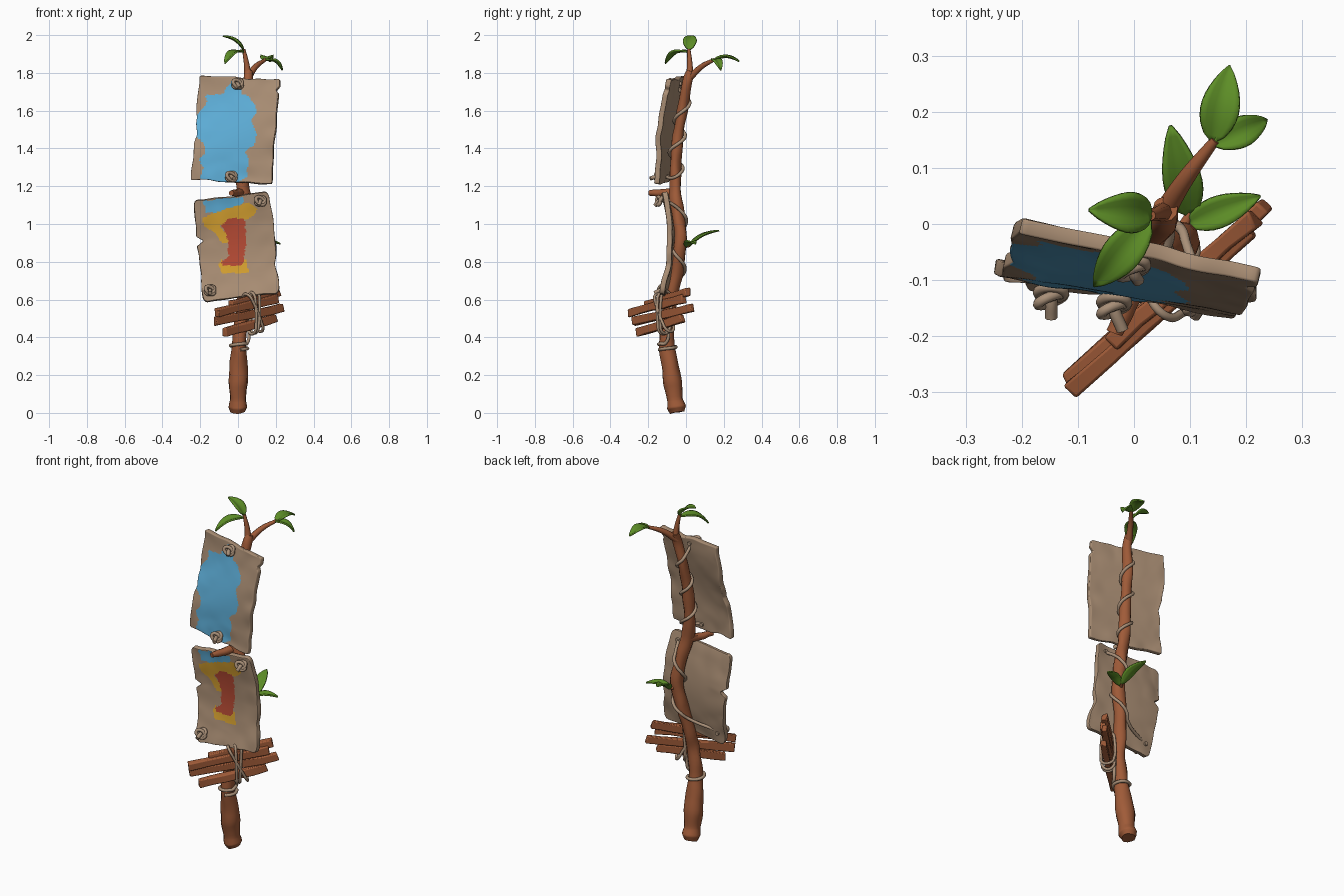
import bpy, bmesh, random
from math import sin, cos, pi, radians
from mathutils import Vector as V, Matrix, noise

random.seed(4)
if "Cube" in bpy.data.objects:
    bpy.data.objects.remove(bpy.data.objects["Cube"])


def material(name, *rgb):
    m = bpy.data.materials.new(name)
    m.use_nodes = True
    m.diffuse_color = (*rgb, 1)
    m.node_tree.nodes["Principled BSDF"].inputs["Base Color"].default_value = (*rgb, 1)
    return m


BARK = material("bark brown", .35, .105, .04)
BOARD = material("weathered board", .40, .27, .175)
ROPE = material("rope tan", .40, .28, .19)
LEAF = material("leaf green", .11, .27, .02)
BLUE = material("blue paint", .11, .42, .68)
YELLOW = material("yellow paint", .68, .36, .03)
RED = material("red paint", .47, .07, .035)


def smooth(ob, angle=40):
    bpy.ops.object.select_all(action='DESELECT')
    ob.select_set(True)
    bpy.context.view_layer.objects.active = ob
    bpy.ops.object.shade_smooth_by_angle(angle=radians(angle))


def add_mesh(name, bm, *mats):
    me = bpy.data.meshes.new(name)
    bm.to_mesh(me)
    bm.free()
    ob = bpy.data.objects.new(name, me)
    bpy.context.collection.objects.link(ob)
    for m in mats:
        me.materials.append(m)
    return ob


def tube(name, points, radii, mat, closed=False, sides=2, rough=0):
    """Round tube through the points, with one radius or one per point."""
    cu = bpy.data.curves.new(name, 'CURVE')
    cu.dimensions = '3D'
    cu.bevel_depth, cu.bevel_resolution, cu.resolution_u = 1, sides, 6
    cu.use_fill_caps = True
    sp = cu.splines.new('BEZIER')
    sp.bezier_points.add(len(points) - 1)
    sp.use_cyclic_u = closed
    for i, (bp, p) in enumerate(zip(sp.bezier_points, points)):
        bp.co = p
        bp.handle_left_type = bp.handle_right_type = 'AUTO'
        bp.radius = radii[i] if isinstance(radii, (list, tuple)) else radii
    ob = bpy.data.objects.new(name, cu)
    bpy.context.collection.objects.link(ob)
    cu.materials.append(mat)
    bpy.ops.object.select_all(action='DESELECT')
    ob.select_set(True)
    bpy.context.view_layer.objects.active = ob
    bpy.ops.object.convert(target='MESH')
    ob = bpy.context.view_layer.objects.active
    for v in ob.data.vertices:
        c = v.co.copy()
        v.co += rough * noise.noise_vector(V((c.x * 22, c.y * 22, c.z * 9)))
    smooth(ob, 50)
    return ob


# Trunk: x, y, z, radius
TRUNK = [(0, -.045, .004, .036), (0, -.05, .03, .05), (0, -.058, .07, .044), (0, -.07, .16, .051),
         (.003, -.085, .25, .048), (.005, -.1, .36, .038), (.02, -.098, .5, .034),
         (.035, -.075, .63, .034), (.06, -.045, .78, .035), (.08, -.03, .92, .034),
         (.055, -.045, 1.07, .033), (.025, -.058, 1.2, .033), (.018, -.05, 1.4, .031),
         (.03, -.02, 1.6, .028), (.048, .003, 1.74, .026), (.055, .028, 1.81, .022)]
tube("trunk", [p[:3] for p in TRUNK], [p[3] for p in TRUNK], BARK, sides=4, rough=.007)


def trunk_at(z):
    for a, b in zip(TRUNK, TRUNK[1:]):
        if a[2] <= z <= b[2]:
            return V(a).lerp(V(b), (z - a[2]) / (b[2] - a[2]))


# Branches
tube("front_twig", [(.053, .02, 1.78), (.045, .02, 1.85), (.03, .015, 1.925)], [.02, .014, .009], BARK)
tube("back_twig", [(.05, .015, 1.77), (.095, .085, 1.835), (.145, .15, 1.87)], [.02, .015, .009], BARK)
tube("cut_stub", [(.025, -.05, 1.17), (-.005, -.12, 1.165), (-.035, -.195, 1.165)],
     [.026, .022, .015], BARK, rough=.005)
tube("side_twig", [(.08, -.02, .88), (.1, .02, .885)], [.012, .007], BARK)


# Leaves: cupped blades with a centre fold
def leaf(name, base, tip, width, arch=.015):
    base, tip = V(base), V(tip)
    side = (tip - base).cross(V((0, 0, 1))).normalized()
    up = side.cross(tip - base).normalized()
    bm = bmesh.new()
    n, m = 10, 6
    rows = []
    for i in range(n + 1):
        t = i / n
        w = width * (.06 + .94 * sin(pi * t ** .8) ** .8) if i < n else .002
        rows.append([bm.verts.new(base.lerp(tip, t) + side * w * k
                                  + up * (arch * sin(pi * t) + .3 * w * abs(k)))
                     for k in [j / m * 2 - 1 for j in range(m + 1)]])
    for a, b in zip(rows, rows[1:]):
        for j in range(m):
            bm.faces.new((a[j], a[j + 1], b[j + 1], b[j]))
    ob = add_mesh(name, bm, LEAF)
    mod = ob.modifiers.new("thickness", 'SOLIDIFY')
    mod.thickness, mod.offset = .008, 0
    smooth(ob, 60)


leaf("front_leaf_upper", (.03, .018, 1.92), (-.08, .025, 1.995), .036)
leaf("front_leaf_lower", (.03, .01, 1.91), (-.07, -.11, 1.85), .034, .025)
leaf("back_leaf_long", (.14, .145, 1.865), (.17, .282, 1.86), .034, .02)
leaf("back_leaf_side", (.14, .14, 1.868), (.235, .185, 1.815), .027, .02)
leaf("middle_leaf_back", (.1, .015, .88), (.065, .175, .965), .034)
leaf("middle_leaf_side", (.095, .0, .88), (.225, .05, .895), .028)


# Sign boards
def board_point(b, s, t):
    tl, tr, br, bl = [V(c) for c in b["corners"]]
    p = tl.lerp(tr, s).lerp(bl.lerp(br, s), t)
    p.y += b["bend"](s, t)
    return p


def inside(rows, x, z):
    """Rows of (z, left, right), from the top down."""
    x += .008 * noise.noise(V((x * 30, z * 30, 1)))
    for a, b in zip(rows, rows[1:]):
        if b[0] <= z <= a[0]:
            k = (a[0] - z) / (a[0] - b[0])
            return a[1] + (b[1] - a[1]) * k < x < a[2] + (b[2] - a[2]) * k
    return False


def board(name, b, nx=60, ny=76):
    bm = bmesh.new()
    grid = []
    for j in range(ny + 1):
        row = []
        for i in range(nx + 1):
            q = V((i / nx - .5, j / ny - .5))
            lim = .5 - b["round"]
            d = V((abs(q.x) - lim, abs(q.y) - lim))
            if d.x > 0 and d.y > 0:      # rounded corners
                d *= max(d) / d.length
                q = V(((lim + d.x) * (1 if q.x > 0 else -1), (lim + d.y) * (1 if q.y > 0 else -1)))
            s, t = q.x + .5, q.y + .5
            for edge, at, depth, size in b["notches"]:
                near = max(0, 1 - abs(t - at) / size) * depth
                s += near * ((1 - s) ** 3 if edge == 0 else -s ** 3)
            p = board_point(b, s, t)
            wob = .012 * max(abs(q.x), abs(q.y)) ** 2 * 4
            p += wob * noise.noise_vector(p * 11) * .8
            row.append(bm.verts.new(p))
        grid.append(row)
    for r0, r1 in zip(grid, grid[1:]):
        for i in range(nx):
            f = bm.faces.new((r0[i], r1[i], r1[i + 1], r0[i + 1]))
            c = f.calc_center_median()
            f.material_index = 3
            for index, rows in b["paint"]:
                if inside(rows, c.x, c.z):
                    f.material_index = index
    ob = add_mesh(name, bm, BLUE, YELLOW, RED, BOARD)
    mod = ob.modifiers.new("thickness", 'SOLIDIFY')
    mod.thickness, mod.offset = .028, -1
    mod.material_offset = mod.material_offset_rim = 3   # back and rim stay bare
    bev = ob.modifiers.new("soft_edge", 'BEVEL')
    bev.width, bev.segments, bev.angle_limit = .004, 2, radians(50)
    smooth(ob, 50)


upper = dict(
    corners=[(-.205, -.02, 1.785), (.215, -.115, 1.765), (.175, -.18, 1.212), (-.25, -.095, 1.235)],
    bend=lambda s, t: .012 * sin(2 * pi * t + 2 * s) * (1 - .3 * s), round=.015,
    notches=[(1, .1, .04, .035), (0, .55, .03, .1)],
    paint=[(0, [(1.765, -.03, 0), (1.72, -.06, .02), (1.69, -.08, .02), (1.68, -.17, .05),
                (1.63, -.17, .09), (1.6, -.2, .1), (1.55, -.235, .07), (1.47, -.235, .1),
                (1.43, -.18, .09), (1.38, -.17, .04), (1.34, -.21, .06), (1.3, -.18, .05),
                (1.25, -.2, .05), (1.21, -.19, -.02)])])
lower = dict(
    corners=[(-.24, -.11, 1.12), (.168, -.125, 1.165), (.218, -.135, .635), (-.182, -.125, .592)],
    bend=lambda s, t: .036 * sin(pi * t) + .006 * sin(5 * s), round=.06,
    notches=[(0, .4, .09, .05), (1, .7, .02, .1)],
    paint=[(0, [(1.14, -.06, .03), (1.12, -.19, .03), (1.09, -.17, .0), (1.06, -.18, -.1)]),
           (1, [(1.11, .04, .06), (1.08, -.06, .1), (1.05, -.15, .09), (1.03, -.19, .06),
                (.99, -.18, -.1), (.95, -.12, -.06), (.9, -.08, -.05)]),
           (1, [(.81, -.09, .05), (.78, -.1, .05), (.74, -.09, .06)]),
           (2, [(1.03, -.05, .03), (.99, -.09, .04), (.95, -.06, .04), (.88, -.05, .04),
                (.83, -.05, .03), (.8, -.09, .03), (.78, -.08, .01)])])
board("upper_board", upper)
board("lower_board", lower)


# Rope knots on the boards
def knot(name, b, s, t, tail):
    c = board_point(b, s, t) + V((0, -.012, 0))
    for k, tilt in enumerate((.3, -.5)):
        ring = [c + V((.023 * cos(a), -.012 * k + .01 * sin(a + k), .021 * sin(a + tilt)))
                for a in [i * pi / 4 for i in range(8)]]
        tube(name + "_loop", ring, .0095, ROPE, closed=True)
    tube(name + "_tail", [c + V((0, .05, 0)), c + V((0, -.01, 0)), c + V(tail)], .011, ROPE)


knot("upper_board_top_knot", upper, .49, .06, (.01, -.03, -.02))
knot("upper_board_bottom_knot", upper, .5, .95, (.015, -.05, -.01))
knot("lower_board_top_knot", lower, .87, .07, (-.01, -.03, -.025))
knot("lower_board_bottom_knot", lower, .1, .9, (.0, -.045, -.015))


# Ropes winding round the trunk
def winding(name, start, turn, end, z0, z1, a0, gap=.006):
    steps = max(4, int(abs(turn) / 45))
    pts = [V(start)] if start else []
    for i in range(steps + 1):
        z, a = z0 + (z1 - z0) * i / steps, radians(a0 + turn * i / steps)
        c = trunk_at(z)
        pts.append(V((c.x, c.y, z)) + V((cos(a), sin(a), 0)) * (c.w + gap))
    tube(name, pts + ([V(end)] if end else []), .009, ROPE)


winding("upper_rope", (-.03, -.11, 1.25), 900, (0, -.06, 1.74), 1.25, 1.68, 0)
winding("lower_rope", (-.135, -.09, .66), -500, (.115, -.095, 1.12), .71, 1.08, 150, .009)
winding("base_rope", None, 430, (.06, -.09, .47), .335, .37, -80)

# Bundle of split planks lashed to the trunk
along = V((.34, .3, .1)).normalized()
out = V((.66, -.75, 0)).normalized()
high = out.cross(along).normalized()
high *= 1 if high.z > 0 else -1
for i, (x0, z0, x1, z1, d) in enumerate([(-.04, .57, .215, .64, 0), (-.12, .53, .2, .605, .014),
                                         (-.115, .485, .24, .555, -.002), (-.085, .425, .19, .5, .012)]):
    a, b = [V((x, -.12 + (x - .065) * .88, z)) + out * d for x, z in ((x0, z0), (x1, z1))]
    ax = (b - a).normalized()
    bm = bmesh.new()
    bmesh.ops.create_cube(bm, size=1)
    rot = Matrix((ax, out, high)).transposed().to_4x4()
    size = Matrix.Diagonal(((b - a).length, .03, .044, 1))
    bmesh.ops.subdivide_edges(bm, edges=[e for e in bm.edges if abs((e.verts[0].co - e.verts[1].co).x) > .5],
                              cuts=4)
    bmesh.ops.transform(bm, matrix=Matrix.Translation((a + b) / 2) @ rot @ size, verts=bm.verts)
    for v in bm.verts:
        v.co += V([random.uniform(-.004, .004) for _ in range(3)]) + ax * random.uniform(-.008, .008)
    ob = add_mesh("plank_%d" % (i + 1), bm, BARK)
    bev = ob.modifiers.new("worn_edges", 'BEVEL')
    bev.width, bev.segments = .005, 2
    smooth(ob, 35)

# Lashing around the bundle
for i, (shift, lean) in enumerate([(-.012, .02), (.012, .028), (0, -.03)]):
    mid = V((.075, -.11, .53)) + along * shift
    ring = []
    for k in range(12):
        c, s = cos(k * pi / 6), sin(k * pi / 6)
        ring.append(mid + out * (.008 + .038 * abs(c) ** .5 * (1 if c > 0 else -1))
                    + high * .108 * s + along * lean * s)
    tube("plank_lashing_%d" % (i + 1), ring, .008, ROPE, closed=True)
